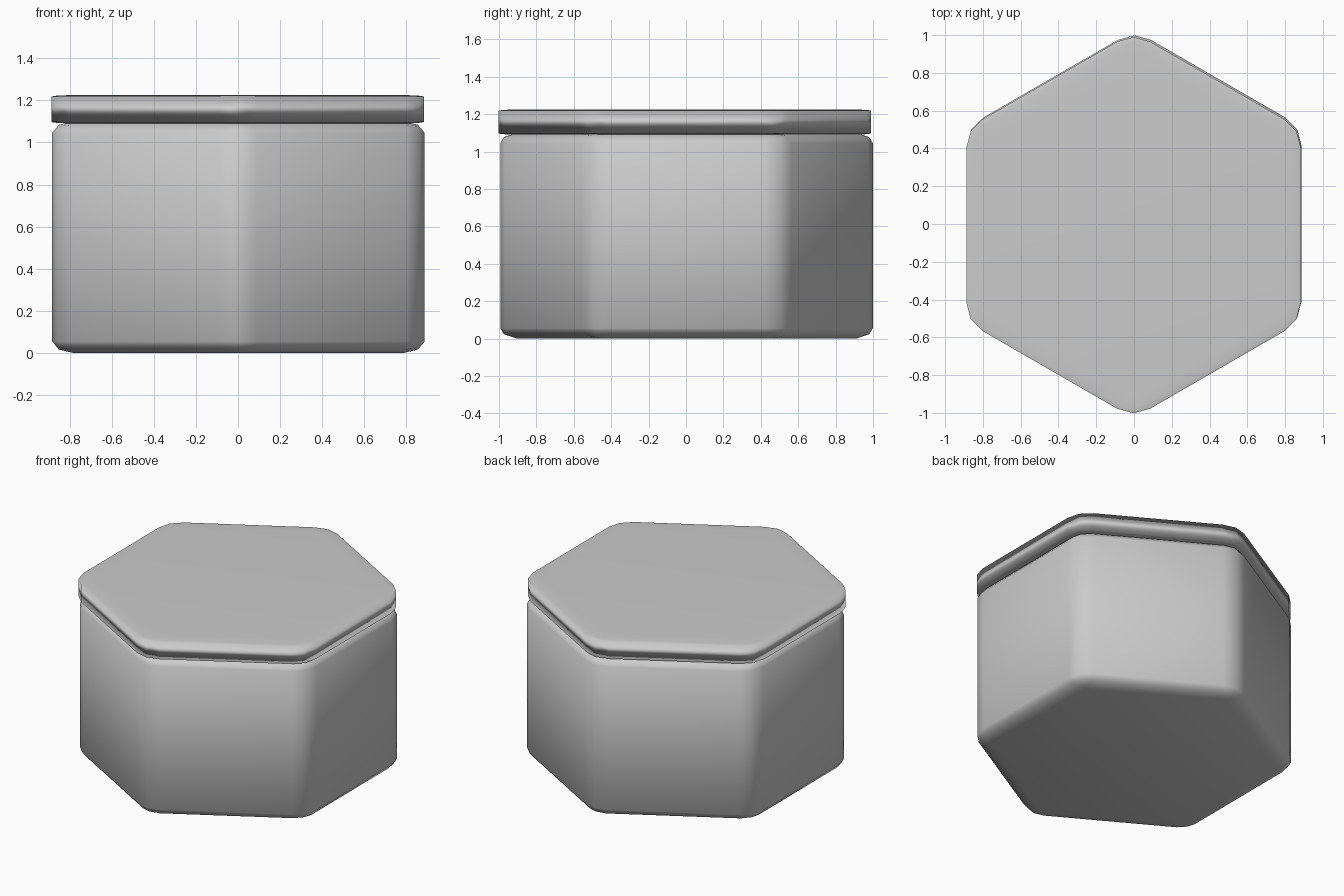
import bpy

if "Cube" in bpy.data.objects:
    bpy.data.objects.remove(bpy.data.objects["Cube"])


def hex_block(name, z0, z1, x=0.0, y=0.0):
    # Hexagonal prism, bevelled before being squashed to its height
    bpy.ops.mesh.primitive_cylinder_add(
        vertices=6, radius=1.022, depth=2, location=(x, y, (z0 + z1) / 2))
    ob = bpy.context.object
    ob.name = name
    ob.scale.z = (z1 - z0) / 2
    bevel = ob.modifiers.new("rounded_edges", 'BEVEL')
    bevel.width = 0.1
    bevel.segments = 2
    bevel.limit_method = 'ANGLE'
    bpy.ops.object.shade_smooth()
    return ob


# Box body
hex_block("box_body", 0.0, 1.1, 0.002, 0.003)

# Lid, sitting very slightly off centre
hex_block("lid", 1.09, 1.225, -0.002, -0.006)
